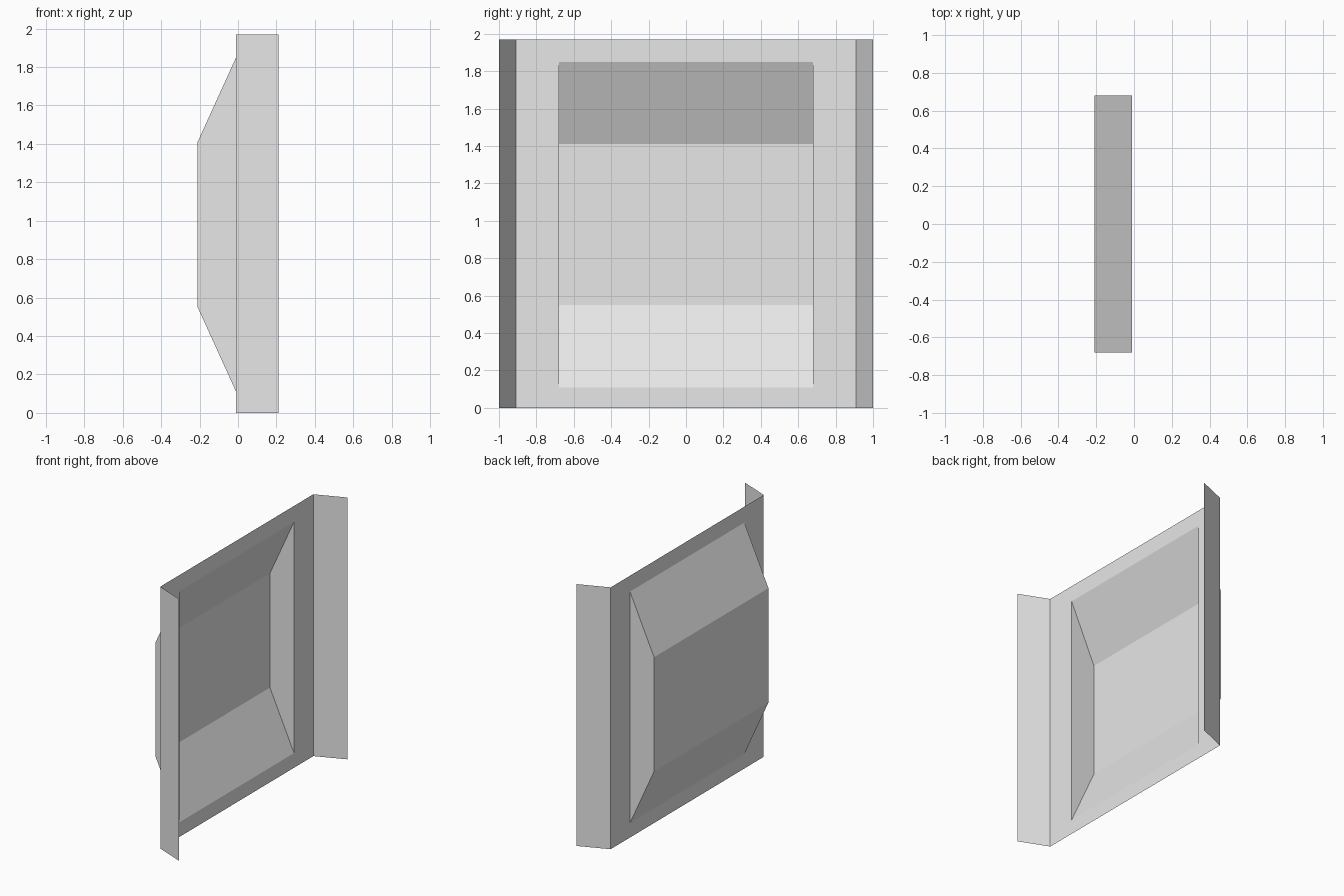
import bpy

cube = bpy.data.objects.get("Cube")
if cube:
    bpy.data.objects.remove(cube, do_unlink=True)

# Dimensions of the pressed sheet
HEIGHT = 1.97
FACE_X, DEEP_X, LIP_X = -0.01, -0.21, 0.21
PANEL_Y, LIP_Y, RECESS_Y = 0.91, 1.0, 0.68
RIM_Z = (0.11, 1.85)
FLOOR_Z = (0.55, 1.41)

metal = bpy.data.materials.new("light grey")
metal.use_nodes = True
GREY = (0.8, 0.8, 0.8, 1)
metal.diffuse_color = GREY
metal.node_tree.nodes["Principled BSDF"].inputs["Base Color"].default_value = GREY


def sheet(name, verts, faces):
    mesh = bpy.data.meshes.new(name)
    mesh.from_pydata(verts, [], faces)
    mesh.materials.append(metal)
    obj = bpy.data.objects.new(name, mesh)
    bpy.context.collection.objects.link(obj)
    return obj


def rectangle(x, y, low, high):
    return [(x, -y, low), (x, y, low), (x, y, high), (x, -y, high)]


# Flat frame around the recess
outer = rectangle(FACE_X, PANEL_Y, 0, HEIGHT)
rim = rectangle(FACE_X, RECESS_Y, *RIM_Z)
ring = [(i, (i + 1) % 4, (i + 1) % 4 + 4, i + 4) for i in range(4)]
sheet("panel_frame", outer + rim, ring)

# Recess with sloped top and bottom and upright ends
floor = rectangle(DEEP_X, RECESS_Y, *FLOOR_Z)
sheet("panel_recess", rim + floor, ring + [(4, 5, 6, 7)])

# Flared flanges along both upright edges
for side, name in ((-1, "front_flange"), (1, "back_flange")):
    bend, lip = (FACE_X, side * PANEL_Y), (LIP_X, side * LIP_Y)
    verts = [(*bend, 0), (*lip, 0), (*lip, HEIGHT), (*bend, HEIGHT)]
    sheet(name, verts, [(0, 1, 2, 3) if side > 0 else (3, 2, 1, 0)])
